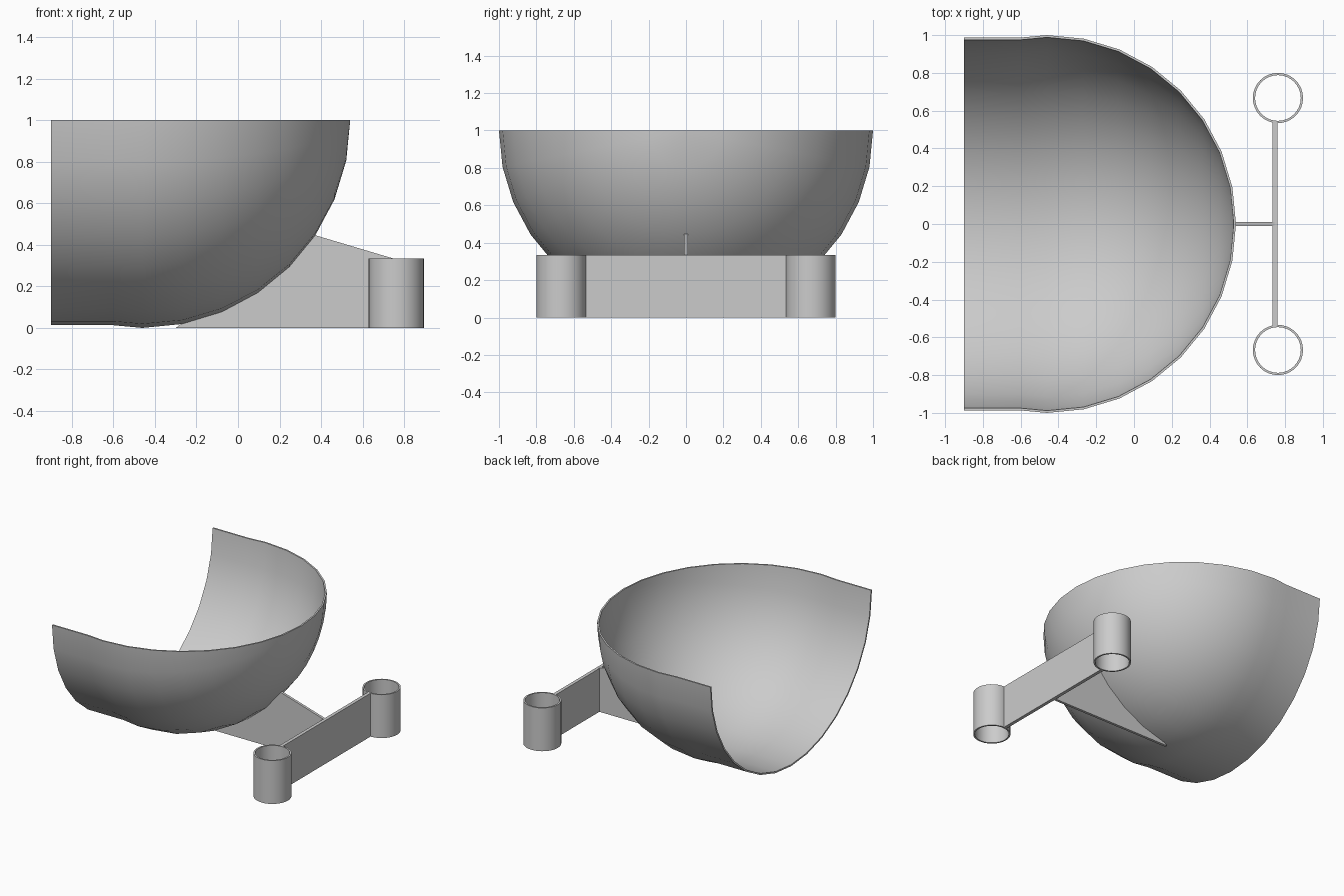
import bpy, bmesh
from math import sin, cos, pi, radians

cube = bpy.data.objects.get("Cube")
if cube:
    bpy.data.objects.remove(cube, do_unlink=True)

grey = bpy.data.materials.new("light grey")
grey.use_nodes = True
grey.diffuse_color = (0.6, 0.6, 0.6, 1)
grey.node_tree.nodes["Principled BSDF"].inputs["Base Color"].default_value = (0.6, 0.6, 0.6, 1)

CENTRE_X = -0.46          # middle of the round end, on the rim plane z = 1
STEP = pi / 16
POST_X, POST_Y, POST_R, POST_H = 0.762, 0.667, 0.133, 0.335
BAR_X = 0.734


def finish(name, bm, smooth=False):
    bmesh.ops.recalc_face_normals(bm, faces=bm.faces)
    mesh = bpy.data.meshes.new(name)
    bm.to_mesh(mesh)
    bm.free()
    mesh.materials.append(grey)
    ob = bpy.data.objects.new(name, mesh)
    bpy.context.collection.objects.link(ob)
    if smooth:
        bpy.ops.object.select_all(action="DESELECT")
        ob.select_set(True)
        bpy.context.view_layer.objects.active = ob
        bpy.ops.object.shade_smooth_by_angle(angle=radians(30))
    return ob


def loft(bm, rings, closed=False):
    """Join consecutive rings of vertices with quads."""
    n = len(rings[0])
    for a, b in zip(rings, rings[1:] + rings[:1] if closed else rings[1:]):
        for i in range(n - 1):
            bm.faces.new((a[i], a[i + 1], b[i + 1], b[i]))


def box(name, low, high):
    bm = bmesh.new()
    bmesh.ops.create_cube(bm, size=1)
    for v in bm.verts:
        v.co = [(l + h) / 2 + c * (h - l) for l, h, c in zip(low, high, v.co)]
    return finish(name, bm)


# Bowl: half-pipe at the open end running into a quarter sphere, thin wall
def bowl_skin(bm, wall):
    stations = [(-0.9, 0.987 - wall), (-0.6, 0.987 - wall)]
    stations += [(CENTRE_X + (1 - wall) * sin(k * STEP), (1 - wall) * cos(k * STEP))
                 for k in range(8)]
    rings = [[bm.verts.new((x, -r * cos(j * STEP), 1 - r * sin(j * STEP)))
              for j in range(17)] for x, r in stations]
    loft(bm, rings)
    tip = bm.verts.new((CENTRE_X + 1 - wall, 0, 1))
    last = rings[-1]
    for a, b in zip(last, last[1:]):
        bm.faces.new((a, b, tip))
    # boundary loop: open end arc, one rim side, tip, other rim side
    return rings[0] + [r[-1] for r in rings[1:]] + [tip] + [r[0] for r in rings[:0:-1]]


bm = bmesh.new()
outer, inner = bowl_skin(bm, 0), bowl_skin(bm, 0.012)
loft(bm, [outer + outer[:1], inner + inner[:1]])
finish("bowl", bm, smooth=True)

# Fin: upright web whose inner edge follows the bowl
bm = bmesh.new()
edge = [(CENTRE_X + 0.995 * cos(k * STEP), 1 - 0.995 * sin(k * STEP)) for k in range(3, 8)]
profile = edge + [(-0.3, 0), (BAR_X + 0.01, 0), (BAR_X + 0.01, POST_H)]
web = bm.faces.new([bm.verts.new((x, -0.01, z)) for x, z in profile])
grown = bmesh.ops.extrude_face_region(bm, geom=[web])["geom"]
bmesh.ops.translate(bm, vec=(0, 0.02, 0),
                    verts=[g for g in grown if isinstance(g, bmesh.types.BMVert)])
finish("fin", bm)

# Cross bar between the two tubes
box("cross_bar", (BAR_X, -POST_Y + POST_R - 0.003, 0), (BAR_X + 0.026, POST_Y - POST_R + 0.003, POST_H))

# Tubes, open at both ends
for name, side in (("left_tube_back", 1), ("left_tube_front", -1)):
    bm = bmesh.new()
    rings = []
    for r, z in ((POST_R, 0), (POST_R, POST_H), (POST_R - 0.012, POST_H), (POST_R - 0.012, 0)):
        ring = [bm.verts.new((POST_X + r * cos(k * STEP), side * POST_Y + r * sin(k * STEP), z))
                for k in range(32)]
        rings.append(ring + ring[:1])
    loft(bm, rings, closed=True)
    finish(name, bm, smooth=True)
